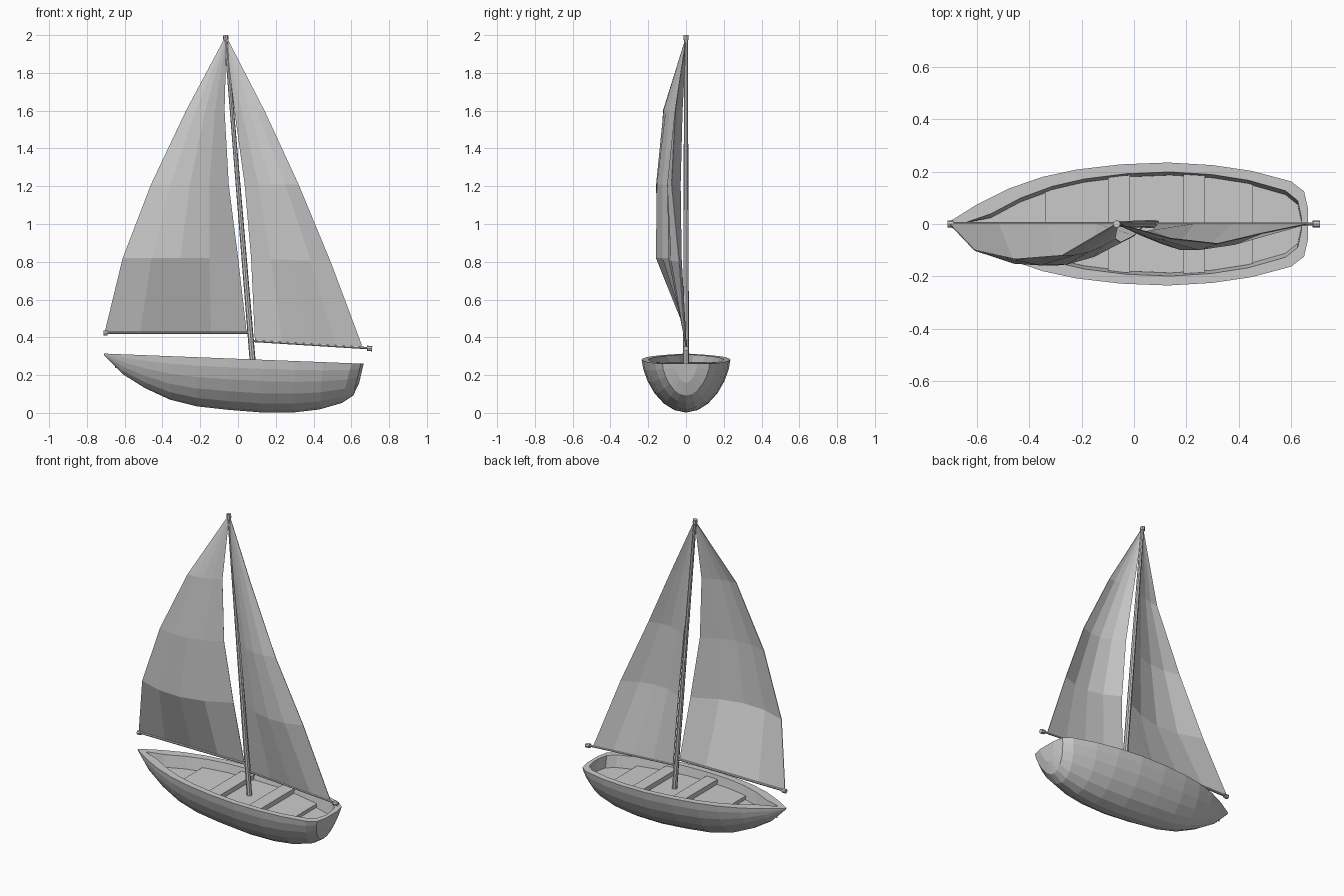
import bpy, bmesh, math
from mathutils import Vector

cube = bpy.data.objects.get("Cube")
if cube:
    bpy.data.objects.remove(cube, do_unlink=True)

grey = bpy.data.materials.new("plain_grey")
grey.use_nodes = True
colour = (0.6, 0.6, 0.6, 1)
grey.diffuse_color = colour
grey.node_tree.nodes["Principled BSDF"].inputs["Base Color"].default_value = colour


def finish(name, bm):
    bmesh.ops.remove_doubles(bm, verts=bm.verts, dist=0.0005)
    bmesh.ops.recalc_face_normals(bm, faces=bm.faces)
    mesh = bpy.data.meshes.new(name)
    bm.to_mesh(mesh)
    bm.free()
    mesh.materials.append(grey)
    obj = bpy.data.objects.new(name, mesh)
    bpy.context.collection.objects.link(obj)
    return obj


def loft(bm, rows):
    grid = [[bm.verts.new(p) for p in row] for row in rows]
    for a, b in zip(grid, grid[1:]):
        for i in range(len(a) - 1):
            bm.faces.new((a[i], a[i + 1], b[i + 1], b[i]))
    return grid


def sheer(x):
    return 0.314 - 0.039 * (x + 0.71)


# Hull stations: rim x, half width, keel x, keel height
stations = [
    (-0.71, 0.006, -0.71, 0.305), (-0.60, 0.075, -0.61, 0.205),
    (-0.48, 0.135, -0.49, 0.13), (-0.35, 0.18, -0.36, 0.07),
    (-0.22, 0.208, -0.22, 0.035), (-0.05, 0.228, -0.05, 0.016),
    (0.13, 0.235, 0.13, 0.002), (0.30, 0.225, 0.30, 0.003),
    (0.45, 0.203, 0.43, 0.018), (0.60, 0.163, 0.55, 0.052),
    (0.65, 0.125, 0.61, 0.092), (0.665, 0.06, 0.642, 0.16)]


def hull_row(xr, w, xk, zk):
    row, steps = [], 12
    for i in range(steps + 1):
        a = math.pi * i / steps
        s = max(math.sin(a), 0) ** 1.3
        row.append((xr + (xk - xr) * s, w * math.cos(a),
                    sheer(xr) + (zk - sheer(xr)) * s))
    return row


# Inner cockpit outline, as x and half width
inner = [(-0.65 + (x + 0.71) * 1.29 / 1.375, max(w - 0.036, 0.004))
         for x, w, _, _ in stations]


def inner_width(x):
    for (xa, wa), (xb, wb) in zip(inner, inner[1:]):
        if xa <= x <= xb:
            return wa + (wb - wa) * (x - xa) / (xb - xa)
    return inner[-1][1]


bm = bmesh.new()
grid = loft(bm, [hull_row(*s) for s in stations])
bm.faces.new(grid[0])
bm.faces.new(grid[-1])
for side in (1, -1):
    outer = [(x, side * w, sheer(x)) for x, w, _, _ in stations]
    lip = [(x, side * w, sheer(x)) for x, w in inner]
    foot = [(x, side * max(w - 0.015, 0.002), sheer(x) - 0.075) for x, w in inner]
    middle = [(x, 0, z) for x, _, z in foot]
    loft(bm, [outer, lip, foot, middle])
# Close the rim and inner wall at both ends
for k in (0, -1):
    xo, wo = stations[k][:2]
    xi, wi = inner[k]
    wf = max(wi - 0.015, 0.002)
    loft(bm, [[(x, w, z), (x, -w, z)] for x, w, z in
              ((xo, wo, sheer(xo)), (xi, wi, sheer(xi)), (xi, wf, sheer(xi) - 0.075))])
finish("hull", bm)


# Floor platform and seats follow the cockpit sides and the sheer
def slab(name, x0, x1, drop, thick, gap=0.006):
    xs = [x0] + [x for x, _ in inner if x0 < x < x1] + [x1]
    bm = bmesh.new()
    rows = []
    for x in xs:
        w, z = inner_width(x) - gap, sheer(x) - drop
        rows.append([(x, w, z), (x, -w, z), (x, -w, z - thick), (x, w, z - thick), (x, w, z)])
    grid = loft(bm, rows)
    bm.faces.new(grid[0][:4])
    bm.faces.new(grid[-1][:4])
    finish(name, bm)


slab("floor_platform", -0.34, 0.455, 0.052, 0.022, 0.012)
slab("middle_seat", -0.10, -0.015, 0.022, 0.03)
slab("rear_seat", 0.19, 0.272, 0.022, 0.03)


# Spars are tapered rods between two points
def rod(name, a, b, r0, r1, sides=8):
    a, b = Vector(a), Vector(b)
    bm = bmesh.new()
    bmesh.ops.create_cone(bm, cap_ends=True, segments=sides, radius1=r0, radius2=r1,
                          depth=(b - a).length)
    turn = (b - a).to_track_quat('Z', 'Y').to_matrix()
    bmesh.ops.transform(bm, matrix=turn.to_4x4(), verts=bm.verts)
    bmesh.ops.translate(bm, vec=(a + b) / 2, verts=bm.verts)
    finish(name, bm)


rod("mast", (0.082, 0, 0.22), (-0.064, 0, 1.985), 0.016, 0.010)
rod("mast_cap", (-0.064, 0, 1.975), (-0.066, 0, 2.0), 0.014, 0.014)
rod("fore_boom", (-0.71, 0, 0.425), (0.06, 0, 0.425), 0.008, 0.008)
rod("fore_boom_cap", (-0.712, 0, 0.423), (-0.69, 0, 0.423), 0.014, 0.014)
rod("aft_boom", (0.075, 0, 0.381), (0.70, 0, 0.342), 0.006, 0.006)
rod("aft_boom_cap", (0.683, 0, 0.342), (0.71, 0, 0.34), 0.014, 0.014)


# Sails: each row gives free edge, mast edge and belly depth
def sail(name, rows, columns=4):
    bm = bmesh.new()
    points = []
    for free, luff, belly in rows:
        line = []
        for i in range(columns + 1):
            t = i / columns
            p = Vector(free).lerp(Vector(luff), t)
            p.y -= belly * 4 * t * (1 - t)
            line.append(p)
        points.append(line)
    loft(bm, points)
    obj = finish(name, bm)
    skin = obj.modifiers.new("cloth", 'SOLIDIFY')
    skin.thickness = 0.004
    skin.offset = 0


sail("fore_sail", [
    ((-0.705, 0, 0.43), (0.045, 0, 0.43), 0),
    ((-0.61, -0.10, 0.82), (0.0, -0.045, 0.82), 0.085),
    ((-0.46, -0.135, 1.21), (-0.05, -0.07, 1.21), 0.05),
    ((-0.275, -0.12, 1.6), (-0.072, -0.055, 1.6), 0.018),
    ((-0.07, 0, 1.985), (-0.062, 0, 1.985), 0)])
sail("aft_sail", [
    ((0.66, 0, 0.347), (0.09, 0, 0.383), 0),
    ((0.49, -0.035, 0.80), (0.07, -0.025, 0.82), 0.06),
    ((0.32, -0.075, 1.21), (0.036, -0.03, 1.21), 0.045),
    ((0.14, -0.055, 1.6), (-0.018, -0.02, 1.6), 0.015),
    ((-0.058, 0, 1.985), (-0.064, 0, 1.985), 0)])
